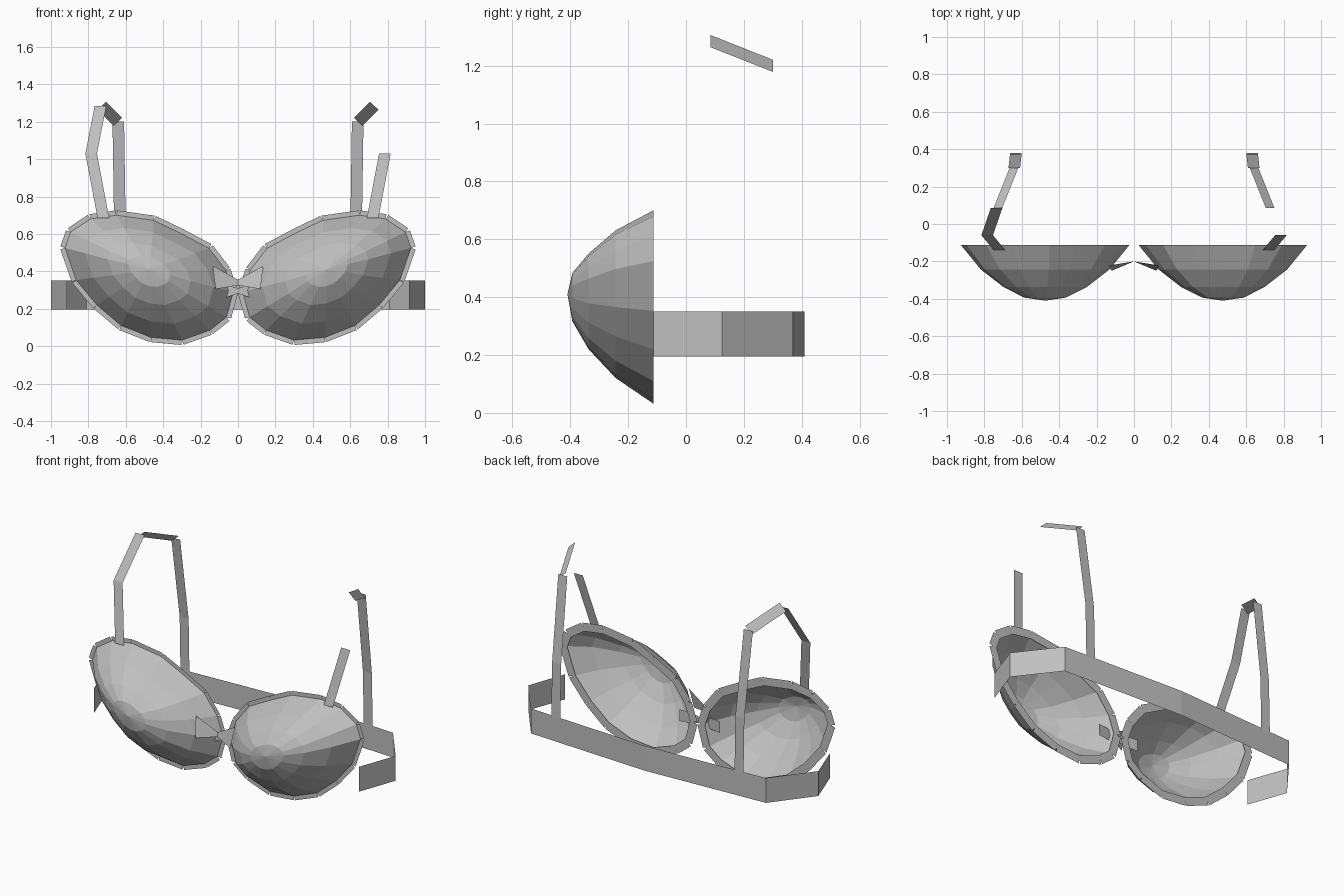
import bpy
from mathutils import Vector

if "Cube" in bpy.data.objects:
    bpy.data.objects.remove(bpy.data.objects["Cube"], do_unlink=True)

grey = bpy.data.materials.new("plain grey")
grey.use_nodes = True
GREY = (0.53, 0.53, 0.53, 1)
grey.diffuse_color = GREY
grey.node_tree.nodes["Principled BSDF"].inputs["Base Color"].default_value = GREY


def build(name, verts, faces, side=1):
    """Make a flat-shaded sheet object; side=-1 mirrors it across x."""
    if side < 0:
        faces = [tuple(reversed(f)) for f in faces]
    mesh = bpy.data.meshes.new(name)
    mesh.from_pydata([(side * x, y, z) for x, y, z in verts], [], faces)
    mesh.materials.append(grey)
    obj = bpy.data.objects.new(name, mesh)
    bpy.context.collection.objects.link(obj)
    return obj


def ribbon(name, edges, side=1):
    """Strip of quads through a list of (start, end) cross edges."""
    verts = [p for edge in edges for p in edge]
    faces = [(2 * i, 2 * i + 1, 2 * i + 3, 2 * i + 2) for i in range(len(edges) - 1)]
    return build(name, verts, faces, side)


def strap_edge(x, y, z, half=0.031, tilt=0.0):
    return (x - half, y, z + tilt), (x + half, y, z - tilt)


# Cup outline (x, z) at the open back, counter-clockwise from the outer top
RIM = [(.895, .61), (.79, .68), (.65, .70), (.45, .672), (.31, .605), (.155, .523),
       (.065, .405), (.025, .29), (.062, .155), (.15, .085), (.30, .032), (.465, .047),
       (.625, .11), (.755, .22), (.865, .353), (.925, .525)]
RIM_Y = -0.113
CENTRE_X, CENTRE_Z = 0.475, 0.365
# Cup rings: (scale, depth, upward shift)
RINGS = [(1, RIM_Y, 0), (.765, -.243, .01), (.495, -.337, .02), (.25, -.393, .035)]
N = len(RIM)


def cup(name, side):
    verts = [(CENTRE_X + (x - CENTRE_X) * s, y, CENTRE_Z + (z - CENTRE_Z) * s + up)
             for s, y, up in RINGS for x, z in RIM]
    verts.append((CENTRE_X, -0.41, 0.41))
    faces = []
    for r in range(len(RINGS) - 1):
        for i in range(N):
            j = (i + 1) % N
            faces.append((r * N + j, r * N + i, (r + 1) * N + i, (r + 1) * N + j))
    last = (len(RINGS) - 1) * N
    faces += [(last + (i + 1) % N, last + i, len(verts) - 1) for i in range(N)]
    build(name, verts, faces, side)


def trim(name, side, half=0.026):
    # One flat rectangle centred on each rim edge, leaving notches at the corners
    verts, faces = [], []
    for i in range(N):
        a, b = Vector(RIM[i]), Vector(RIM[(i + 1) % N])
        d = (b - a).normalized()
        out = Vector((d.y, -d.x)) * half
        k = len(verts)
        verts += [(p.x, RIM_Y, p.y) for p in (a - out, a + out, b + out, b - out)]
        faces.append((k, k + 1, k + 2, k + 3))
    build(name, verts, faces, side)


for label, side in (("left", 1), ("right", -1)):
    cup(f"{label}_cup", side)
    trim(f"{label}_cup_trim", side)

    # Shoulder strap pieces, front to back
    ribbon(f"{label}_strap_front",
           [strap_edge(.72, -.138, .685), strap_edge(.785, -.06, 1.03)], side)
    if side < 0:
        ribbon("right_strap_upper",
               [strap_edge(.785, -.06, 1.03), strap_edge(.735, .085, 1.285)], side)
    ribbon(f"{label}_strap_top",
           [strap_edge(.728, .085, 1.285, .023, .021),
            strap_edge(.642, .30, 1.20, .023, .021)], side)
    ribbon(f"{label}_strap_back",
           [strap_edge(.64, .30, 1.20), strap_edge(.632, .372, .68),
            strap_edge(.632, .38, .34)], side)

    # Bow wing on the front
    build(f"{label}_bow_wing",
          [(0, -.20, .325), (.12, -.25, .305), (.135, -.222, .43), (0, -.20, .355)],
          [(0, 1, 2, 3)], side)

# Plate joining the two cups, flared at its ends
ribbon("centre_link", [((x, y, .295 - h), (x, y, .295 + h)) for x, y, h in
                       ((-.14, -.135, .036), (-.06, -.145, .034), (0, -.147, .014),
                        (.06, -.145, .034), (.14, -.135, .036))])

# Band round the back
half_band = [(.915, RIM_Y), (1.0, .125), (.81, .37), (0, .41)]
path = half_band + [(-x, y) for x, y in reversed(half_band[:-1])]
ribbon("back_band", [((x, y, .195), (x, y, .35)) for x, y in path])
